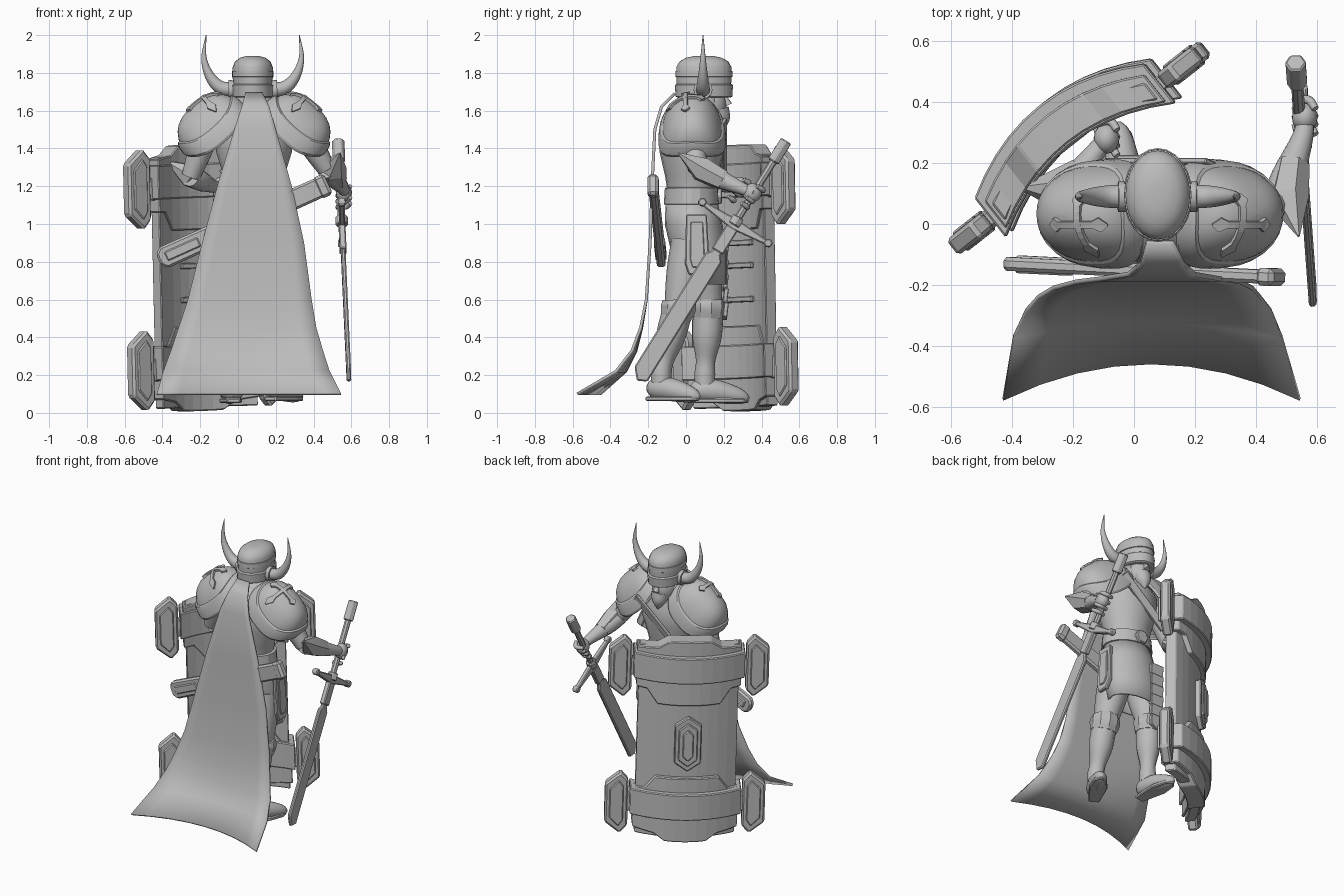
import bpy, bmesh, math
from mathutils import Vector, Matrix

cube = bpy.data.objects.get("Cube")
if cube:
    bpy.data.objects.remove(cube)

grey = bpy.data.materials.new("plain grey")
grey.use_nodes = True
COL = (0.5, 0.5, 0.5, 1)
grey.diffuse_color = COL
grey.node_tree.nodes["Principled BSDF"].inputs["Base Color"].default_value = COL
MID = 0.085  # centre line of the figure


def finish(name, bm, smooth=None, bevel=0, solid=0):
    bmesh.ops.recalc_face_normals(bm, faces=bm.faces)
    me = bpy.data.meshes.new(name)
    bm.to_mesh(me)
    bm.free()
    ob = bpy.data.objects.new(name, me)
    bpy.context.collection.objects.link(ob)
    me.materials.append(grey)
    if solid:
        mod = ob.modifiers.new("thickness", 'SOLIDIFY')
        mod.thickness, mod.offset = solid, 0
    if bevel:
        mod = ob.modifiers.new("bevel", 'BEVEL')
        mod.width, mod.segments = bevel, 1
    if smooth:
        bpy.ops.object.select_all(action='DESELECT')
        ob.select_set(True)
        bpy.context.view_layer.objects.active = ob
        bpy.ops.object.shade_smooth_by_angle(angle=math.radians(smooth))


def skin_rings(name, rings, caps=True, closed=True, **kw):
    """Join rows of points into a surface."""
    bm = bmesh.new()
    rows = [[bm.verts.new(p) for p in r] for r in rings]
    n = len(rows[0])
    for a, b in zip(rows, rows[1:]):
        for i in range(n if closed else n - 1):
            j = (i + 1) % n
            bm.faces.new((a[i], a[j], b[j], b[i]))
    if caps:
        bm.faces.new(rows[0])
        bm.faces.new(rows[-1])
    finish(name, bm, **kw)


def loft(name, rings, cx=MID, sides=20, caps=True, smooth=40, **kw):
    """Stack of level ellipses: (z, centre y, x radius, y radius)."""
    ang = [math.tau * i / sides for i in range(sides)]
    skin_rings(name, [[(cx + rx * math.cos(a), cy + ry * math.sin(a), z) for a in ang]
                      for z, cy, rx, ry in rings], caps, smooth=smooth, **kw)


def tube(name, path, sides=12, steps=4, smooth=50):
    """Round limb through (x, y, z, radius) points on a smooth curve."""
    p = [Vector(q) for q in path]
    p = [2 * p[0] - p[1]] + p + [2 * p[-1] - p[-2]]
    pts = []
    for i in range(1, len(p) - 2):
        for s in range(steps):
            t = s / steps
            a, b, c, d = p[i - 1:i + 3]
            pts.append(b + (c - a) * (t / 2) + (2 * a - 5 * b + 4 * c - d) * (t * t / 2)
                       + (3 * b - a - 3 * c + d) * (t ** 3 / 2))
    pts.append(p[-2])
    rings, rot, last = [], None, None
    for i, q in enumerate(pts):
        way = (pts[min(i + 1, len(pts) - 1)] - pts[max(i - 1, 0)]).to_3d()
        rot = last.rotation_difference(way) @ rot if rot else way.to_track_quat('Z', 'Y')
        last = way
        rings.append([q.to_3d() + rot @ Vector((math.cos(a), math.sin(a), 0)) * max(q[3], 0.002)
                      for a in (math.tau * k / sides for k in range(sides))])
    skin_rings(name, rings, smooth=smooth)


def frame(origin, x, y):
    x, y = Vector(x).normalized(), Vector(y)
    z = x.cross(y).normalized()
    return Matrix.Translation(origin) @ Matrix((x, z.cross(x), z)).transposed().to_4x4()


def prism(name, poly, depth, mat, bevel=0, lift=0):
    """Flat outline in local x, y pulled along local z."""
    skin_rings(name, [[mat @ Vector((x, y, lift + s * depth / 2)) for x, y in poly]
                      for s in (-1, 1)], bevel=bevel)


def rect(x0, x1, y0, y1):
    return [(x0, y0), (x1, y0), (x1, y1), (x0, y1)]


def ngon(r, n):
    return [(r * math.cos(math.tau * i / n), r * math.sin(math.tau * i / n)) for i in range(n)]


def ball(name, at, size):
    bm = bmesh.new()
    bmesh.ops.create_uvsphere(bm, u_segments=16, v_segments=10, radius=1,
                              matrix=Matrix.Translation(at) @ Matrix.Diagonal((*size, 1)))
    finish(name, bm, smooth=60)


# Head and helmet
ball("face", (0.078, 0.12, 1.63), (0.08, 0.095, 0.11))
tube("beard", [(0.078, 0.17, 1.6, 0.06), (0.078, 0.19, 1.55, 0.045), (0.078, 0.2, 1.5, 0.005)])
tube("nose", [(0.078, 0.2, 1.68, 0.012), (0.078, 0.225, 1.63, 0.02)])
loft("helmet", [(1.68, .095, .1, .14), (1.77, .095, .106, .146), (1.83, .095, .106, .146), (1.86, .095, .094, .13),
                (1.88, .095, .068, .095), (1.889, .095, .035, .05), (1.89, .095, .01, .015)], .078, 24)
loft("helmet_band", [(1.67, .095, .1, .142), (1.675, .095, .11, .15), (1.735, .095, .114, .154),
                     (1.742, .095, .105, .145)], .078, 24, smooth=25)
loft("helmet_ridge", [(1.775, .095, .1, .142), (1.78, .095, .111, .151), (1.81, .095, .11, .15),
                      (1.813, .095, .1, .14)], .078, 24, smooth=25)
for side, s in (("right", -1), ("left", 1)):
    tube(side + "_horn", [(.078 + s * x, .09, z, r) for x, z, r in
                          ((.09, 1.71, .04), (.17, 1.722, .036), (.228, 1.785, .026),
                           (.258, 1.88, .014), (.247, 2.0, .002))], steps=5)
    tube(side + "_horn_collar", [(.078 + s * .09, .09, 1.71, .05), (.078 + s * .13, .09, 1.712, .05)])

# Body, belt and skirt
loft("torso", [(1.0, .04, .15, .13), (1.15, .03, .145, .125), (1.25, .03, .16, .14),
               (1.38, .03, .2, .17), (1.5, .03, .21, .17), (1.58, .03, .15, .13), (1.66, .08, .07, .07)])
loft("belt", [(1.1, .03, .155, .13), (1.105, .03, .175, .147), (1.19, .03, .168, .142),
              (1.195, .03, .15, .13)], sides=20, smooth=20)
loft("skirt", [(1.12, .03, .155, .13), (1.0, .04, .18, .145), (.85, .07, .195, .14),
               (.68, .1, .185, .11)], caps=False, solid=.015)
prism("belt_buckle", ngon(.05, 6), .03, frame((MID, .175, 1.148), (1, 0, 0), (0, 0, 1)), .006)
prism("chest_strap", rect(-.22, .22, -.028, .028), .02,
      frame((MID, .2, 1.4), (1, 0, .85), (0, .25, 1)), .004)
loft("neck_guard", [(1.55, .04, .14, .12), (1.62, .07, .1, .1), (1.67, .08, .085, .09)], caps=False, solid=.015)
for side, s in (("right", -1), ("left", 1)):
    f = frame((MID + s * .205, .06, .89), (0, 1, 0), (-s * .06, .12, 1))
    shape = [(-.06, .16), (.05, .16), (.065, -.1), (.03, -.16), (-.045, -.16), (-.065, -.1)]
    prism(side + "_hip_plate", shape, .025, f, .006)
    prism(side + "_hip_plate_centre", [(x * .6, y * .75) for x, y in shape], .04, f, .004)
for i in range(6):
    prism("hanging_plate", [(-.05, .04), (.05, .04), (.05, -.03), (0, -.055), (-.05, -.03)], .025,
          frame((-.01, .21, .92 - i * .075), (1, 0, 0), (0, .12, 1)), .004)

# Legs and boots
for side, hip, knee, ankle, toe in (
        ("right", (.0, .06, .9), (-.02, .12, .56), (-.03, .1, .21), (-.05, .32, .08)),
        ("left", (.17, .03, .9), (.21, -.04, .56), (.21, -.13, .22), (.33, .07, .09))):
    h, k, a, t = map(Vector, (hip, knee, ankle, toe))
    tube(side + "_thigh", [(*h, .11), (*h.lerp(k, .5), .1), (*k, .075)])
    tube(side + "_shin", [(*k, .08), (*k.lerp(a, .45), .078), (*k.lerp(a, .8), .052), (*a, .055),
                          (*a - Vector((0, 0, .06)), .055)])
    tube(side + "_boot_cuff", [(*k + Vector((0, 0, .04)), .09), (*k, .098), (*k.lerp(a, .16), .085)],
         sides=10, smooth=25)
    d = (t - a) * Vector((1, 1, 0))
    f = frame((a.x, a.y, a.z - .09), d, (0, 0, 1))
    tube(side + "_foot", [(*f @ Vector((x, z, 0)), r) for x, z, r in
                          ((-.075, 0, .03), (-.04, 0, .055), (.05, -.005, .062),
                           (.15, -.025, .05), (.21, -.04, .032), (.235, -.045, .01))])
    prism(side + "_sole", [(-.08, -.035), (.1, -.06), (.2, -.04), (.235, 0), (.2, .04), (.1, .06), (-.08, .035)],
          .025, frame((a.x, a.y, a.z - .145), d, (-d.y, d.x, 0)), .006)

# Shoulder armour: rounded square domes with a sagging rim and a raised cross
RA, RB, H = .19, .165, .15


def dome(a, b, lift=0, height=None):
    q = min(1, abs(a / RA) ** 2.6 + abs(b / RB) ** 2.6)
    up = H * (1 - q) ** .5 if height is None else height
    return Vector((a, b, up + lift - .07 * (b / RB) ** 2))


def dome_ring(k, height=None):
    out = []
    for i in range(32):
        c, d = math.cos(math.tau * i / 32), math.sin(math.tau * i / 32)
        m = k / (abs(c) ** 2.6 + abs(d) ** 2.6) ** (1 / 2.6)
        out.append(dome(RA * c * m, RB * d * m, height=height))
    return out


for side, s in (("right", -1), ("left", 1)):
    # the mirrored side turns its local z upward again
    f = frame((MID + s * .225, .033, 1.515), (s * .75, 0, -.66), (0, 1, 0)) @ Matrix.Diagonal((1, 1, s, 1))
    skin_rings(side + "_shoulder_plate", [[f @ p for p in dome_ring(k)] for k in
                                          (1, .98, .92, .8, .65, .45, .25, .02)], smooth=50)
    skin_rings(side + "_shoulder_rim", [[f @ p for p in dome_ring(k, z)] for k, z in
               ((.95, -.03), (1.05, -.03), (1.09, -.01), (1.06, .035), (1.0, .055), (.93, .055), (.95, -.03))],
               caps=False, smooth=25)
    for along in (0, 1):
        rows = []
        for i in range(11):
            u = (-.085 if along else -.1) + .02 * i
            w = .011 + .012 * (i in (1, 9)) - .008 * (i in (0, 10))
            pair = [dome(u - .07, v - .035, .004) if along else dome(v - .07, u - .035, .004) for v in (-w, w)]
            rows.append([f @ p for p in pair])
        skin_rings(side + "_shoulder_cross", rows, caps=False, closed=False, solid=.018)

# Arms, gauntlets and hands
for side, sh, el, wr, hand, spike in (
        ("left", (.34, .03, 1.5), (.47, .06, 1.29), (.555, .29, 1.19), (.56, .35, 1.165), (.07, -.1, .085)),
        ("right", (-.16, .03, 1.5), (-.25, .06, 1.25), (-.13, .23, 1.2), (-.09, .28, 1.2), (-.125, .06, .08))):
    e, w = Vector(el), Vector(wr)
    tube(side + "_upper_arm", [(*sh, .075), (*Vector(sh).lerp(e, .6), .062), (*e, .05)])
    tube(side + "_forearm", [(*e, .052), (*e.lerp(w, .4), .055), (*w, .034), (*hand, .03)])
    tube(side + "_gauntlet_flare", [(*e + Vector(spike), .004), (*e.lerp(w, .2) + Vector(spike) * .25, .07),
                                    (*e.lerp(w, .6), .056)], sides=6, steps=1, smooth=20)
    ball(side + "_hand", hand, (.042, .05, .05))
    for i in range(4):
        c = Vector(hand) + Vector((-.01, .028 - .028 * i, .035 - .03 * i))
        tube(side + "_finger", [(*c + Vector((.045, 0, 0)), .012), (*c + Vector((.02, .03, -.02)), .015),
                                (*c + Vector((-.03, .02, -.02)), .013)], sides=8)

# Sword, drawn along local x from the pommel to the tip
sw = frame((.53, .53, 1.44), (.058, -.79, -1.27), (0, .85, -.53))
turn = sw @ Matrix.Rotation(math.pi / 2, 4, 'Y')
prism("sword_pommel", ngon(.036, 6), .13, turn, .006, lift=.065)
prism("sword_grip", ngon(.02, 8), .4, turn, lift=.32)
prism("sword_collar", ngon(.036, 6), .05, turn, .005, lift=.5)
prism("sword_guard", [(.5, -.2), (.525, -.2), (.55, 0), (.525, .2), (.5, .2), (.49, 0)], .03, sw, .006)
for s in (-1, 1):
    prism("guard_end", ngon(.025, 6), .04, sw @ Matrix.Translation((.51, s * .205, 0)), .006)
prism("sword_blade", [(.53, -.026), (.7, -.026), (.73, -.05), (1.44, -.05), (1.497, .0), (1.47, .05),
                      (.73, .05), (.7, .026), (.53, .026)], .024, sw, .007)
prism("blade_base", rect(.54, .69, -.034, .034), .036, sw, .006)

# Scabbard across the back
sc = frame((-.42, -.13, .81), (.89, -.045, .4), (-.4, 0, .89))
prism("scabbard", [(0, -.03), (.03, -.06), (.95, -.055), (.95, .055), (.03, .06), (0, .03)], .045, sc, .012)
prism("scabbard_panel", rect(.04, .24, -.03, .03), .058, sc, .01)
prism("scabbard_mouth", rect(.92, .985, -.06, .06), .058, sc, .015)

# Tower shield: curved plates in a slightly turned frame (local x across, y up, z inward)
shield = frame((-.18, .25, .7), (.784, .62, .028), (-.022, -.017, 1))


def edge(table, u):
    u = abs(u)
    for (u0, z0), (u1, z1) in zip(table, table[1:]):
        if u <= u1:
            return z0 + (z1 - z0) * (u - u0) / (u1 - u0)
    return table[-1][1]


def shield_plate(name, half, low, high, v0, v1):
    rings = []
    for u in sorted({s * k * half for s in (-1, 1) for k in (0, .2, .4, .6, .8, 1)}):
        z0, z1 = edge(low, u) - .7, edge(high, u) - .7
        rings.append([shield @ Vector((u, z, .85 * u * u - v))
                      for v, z in ((v0, z0), (v1, z0), (v1, z1), (v0, z1))])
    skin_rings(name, rings, bevel=.006)


def upside_down(table):
    return [(u, 1.43 - z) for u, z in table]


crest = [(0, 1.42), (.13, 1.42), (.2, 1.37), (.34, 1.35)]
inner = [(0, .97), (.2, .97), (.27, 1.07), (.34, 1.07)]
shield_plate("shield_body", .32, [(0, .03), (1, .03)], [(0, 1.36), (1, 1.36)], .05, .12)
shield_plate("shield_upper_plate", .335, inner, crest, .035, .15)
shield_plate("shield_lower_plate", .335, upside_down(crest), upside_down(inner), .035, .15)
clamp = [(.365, -.16), (.415, -.215), (.513, -.135), (.513, .135), (.415, .215), (.365, .16)]
for z in (1.23, .27):
    shield_plate("shield_band", .355, [(0, z - .09), (1, z - .09)], [(0, z + .09), (1, z + .09)], .025, .19)
    for s in (-1, 1):
        f = shield @ Matrix.Translation((0, z - .735, 0)) @ Matrix.Diagonal((s, 1, 1, 1))
        prism("shield_clamp", clamp, .065, f, .012)
        prism("clamp_panel", [(.44 + (x - .44) * .6, y * .75) for x, y in clamp], .08, f, .006)
        prism("clamp_bar", rect(.3, .4, -.06, .06), .05, f, .006)
gem = [(-.085, -.13), (0, -.19), (.085, -.13), (.085, .13), (0, .19), (-.085, .13)]
for k, depth in ((1, .05), (.72, .075), (.4, .1)):
    prism("shield_emblem", [(x * k, y * (.3 + .7 * k)) for x, y in gem], depth, shield, .006, lift=-.125)
for y in (-.1, .08, .2):
    prism("shield_strap", rect(-.13, .13, y - .015, y + .015), .03, shield, .005, lift=-.035)

# Cape: z, left edge, right edge, y of the edge, forward bow at the middle
rows = []
for z, x0, x1, y, bow in ((1.69, .04, .13, -.06, 0), (1.62, .02, .165, -.13, 0), (1.5, -.02, .2, -.165, 0),
                          (1.2, -.11, .285, -.18, 0), (.9, -.19, .35, -.19, 0), (.6, -.265, .39, -.21, 0),
                          (.45, -.315, .415, -.24, .005), (.33, -.355, .45, -.285, .02),
                          (.22, -.395, .485, -.37, .05), (.1, -.43, .545, -.575, .12)):
    rows.append([(x0 + (x1 - x0) * i / 8, y + bow * (1 - (i / 4 - 1) ** 2), z) for i in range(9)])
skin_rings("cape", rows, caps=False, closed=False, smooth=40, solid=.016)
